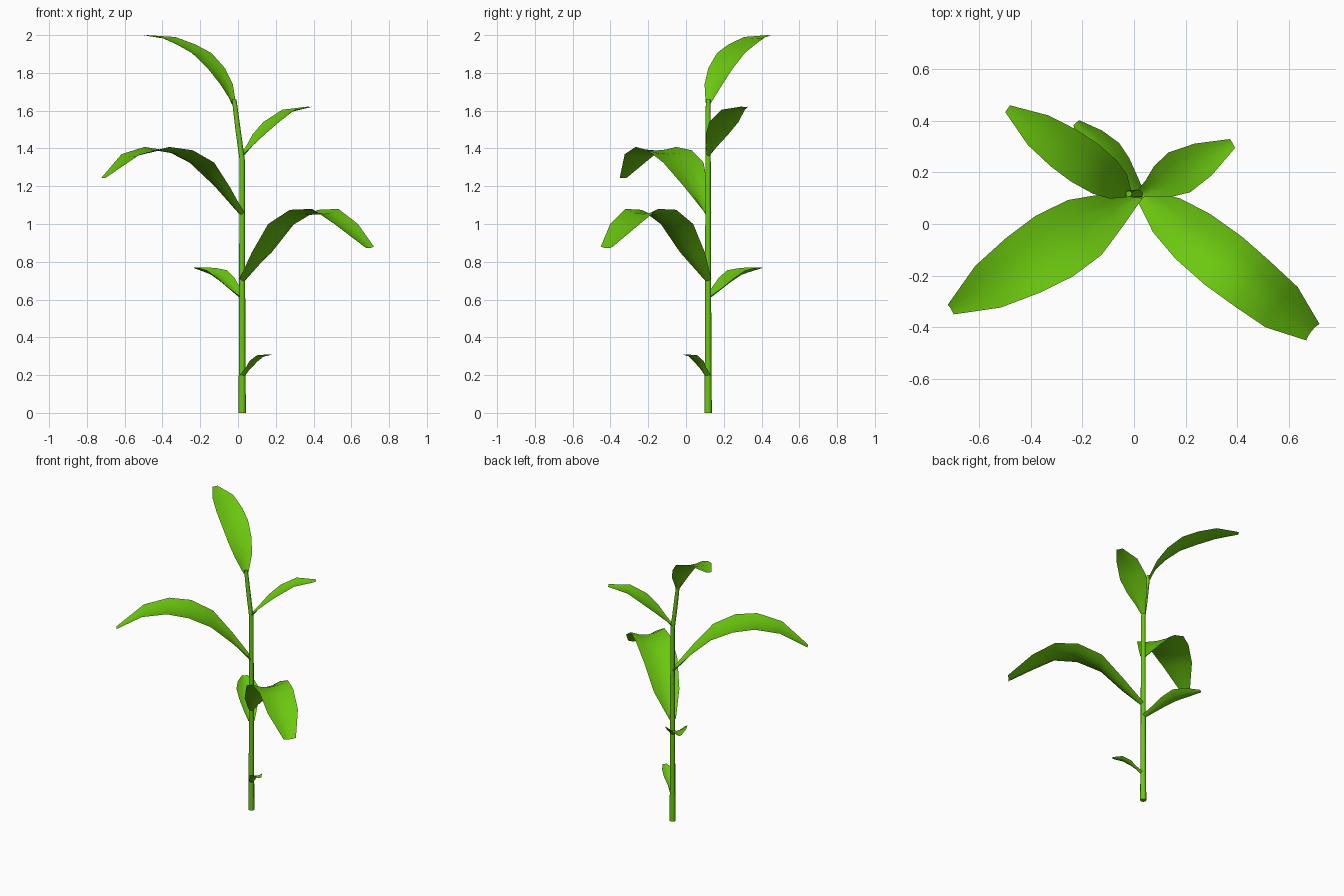
import bpy
import bmesh
import math
from mathutils import Vector

cube = bpy.data.objects.get("Cube")
if cube:
    bpy.data.objects.remove(cube, do_unlink=True)

green = bpy.data.materials.new("leaf_green")
green.use_nodes = True
color = (0.15, 0.58, 0.005, 1)
green.diffuse_color = color
bsdf = green.node_tree.nodes["Principled BSDF"]
bsdf.inputs["Base Color"].default_value = color
bsdf.inputs["Roughness"].default_value = 0.8

STEM = Vector((0.022, 0.117, 0))
UP = Vector((0, 0, 1))


def finish(name, bm):
    mesh = bpy.data.meshes.new(name)
    bm.to_mesh(mesh)
    bm.free()
    mesh.materials.append(green)
    for poly in mesh.polygons:
        poly.use_smooth = True
    obj = bpy.data.objects.new(name, mesh)
    bpy.context.collection.objects.link(obj)
    return obj


def bridge(bm, rings, closed):
    count = len(rings[0])
    for a, b in zip(rings, rings[1:]):
        for i in range(count if closed else count - 1):
            j = (i + 1) % count
            bm.faces.new((a[i], a[j], b[j], b[i]))


def leaf(name, heading, rows, cup, origin=STEM):
    """Cupped blade along an arc; each row is (reach, height, half width)."""
    out = Vector((heading[0], heading[1], 0)).normalized()
    side = UP.cross(out)
    path = [origin + out * r + UP * z for r, z, w in rows]
    bm = bmesh.new()
    rings = []
    for i, (r, z, w) in enumerate(rows):
        ahead = path[min(i + 1, len(path) - 1)] - path[max(i - 1, 0)]
        normal = ahead.cross(side).normalized()
        depth = w * (0.9 if i == 0 else cup)
        rings.append([bm.verts.new(path[i] + side * w * t - normal * depth * (1 - t * t))
                      for t in (1, 0.5, 0, -0.5, -1)])
    bridge(bm, rings, False)
    for f in bm.faces:
        f.normal_update()
        if f.normal.z < 0:
            f.normal_flip()
    finish(name, bm)


# Stalk, leaning slightly into the neck of the top leaf
bm = bmesh.new()
rings = []
for x, z, radius in ((0.022, 0, 0.02), (0.022, 0.2, 0.018), (0.022, 0.7, 0.016),
                     (0.022, 1.34, 0.014), (0.0, 1.5, 0.014), (-0.02, 1.66, 0.012)):
    rings.append([bm.verts.new((x + radius * math.cos(k * math.tau / 8),
                                STEM.y + radius * math.sin(k * math.tau / 8), z))
                  for k in range(8)])
bridge(bm, rings, True)
bm.faces.new(rings[0][::-1])
bm.faces.new(rings[-1])
stalk = finish("stalk", bm)
for poly in stalk.data.polygons:
    poly.use_smooth = len(poly.vertices) == 4

# Leaves, from the bottom up
leaf("sprout_leaf", (0.15, -0.125),
     ((0, 0.2, 0.018), (0.04, 0.235, 0.022), (0.08, 0.275, 0.035),
      (0.13, 0.305, 0.034), (0.195, 0.31, 0.012)), 0.3)
leaf("lower_back_leaf", (-0.25, 0.28),
     ((0, 0.62, 0.02), (0.06, 0.66, 0.04), (0.13, 0.715, 0.062),
      (0.2, 0.755, 0.072), (0.28, 0.768, 0.055), (0.37, 0.77, 0.015)), 0.45)
leaf("left_front_leaf", (0.67, -0.535),
     ((0, 0.71, 0.022), (0.133, 0.85, 0.084), (0.264, 1.0, 0.11), (0.417, 1.075, 0.118),
      (0.563, 1.08, 0.111), (0.705, 1.0, 0.1), (0.86, 0.88, 0.041)), 0.25)
leaf("right_front_leaf", (-0.735, -0.45),
     ((0, 1.06, 0.02), (0.125, 1.2, 0.075), (0.25, 1.325, 0.125), (0.39, 1.39, 0.138),
      (0.53, 1.408, 0.125), (0.69, 1.37, 0.095), (0.86, 1.245, 0.022)), 0.15)
leaf("left_back_leaf", (0.36, 0.195),
     ((0, 1.37, 0.016), (0.045, 1.415, 0.035), (0.1, 1.475, 0.068),
      (0.175, 1.54, 0.088), (0.28, 1.605, 0.07), (0.41, 1.622, 0.02)), 0.2)
leaf("top_leaf", (-0.47, 0.33),
     ((0, 1.64, 0.016), (0.05, 1.74, 0.058), (0.116, 1.825, 0.08), (0.21, 1.905, 0.09),
      (0.31, 1.95, 0.087), (0.43, 1.99, 0.07), (0.575, 2.0, 0.016)), 0.15,
     Vector((-0.02, STEM.y, 0)))
